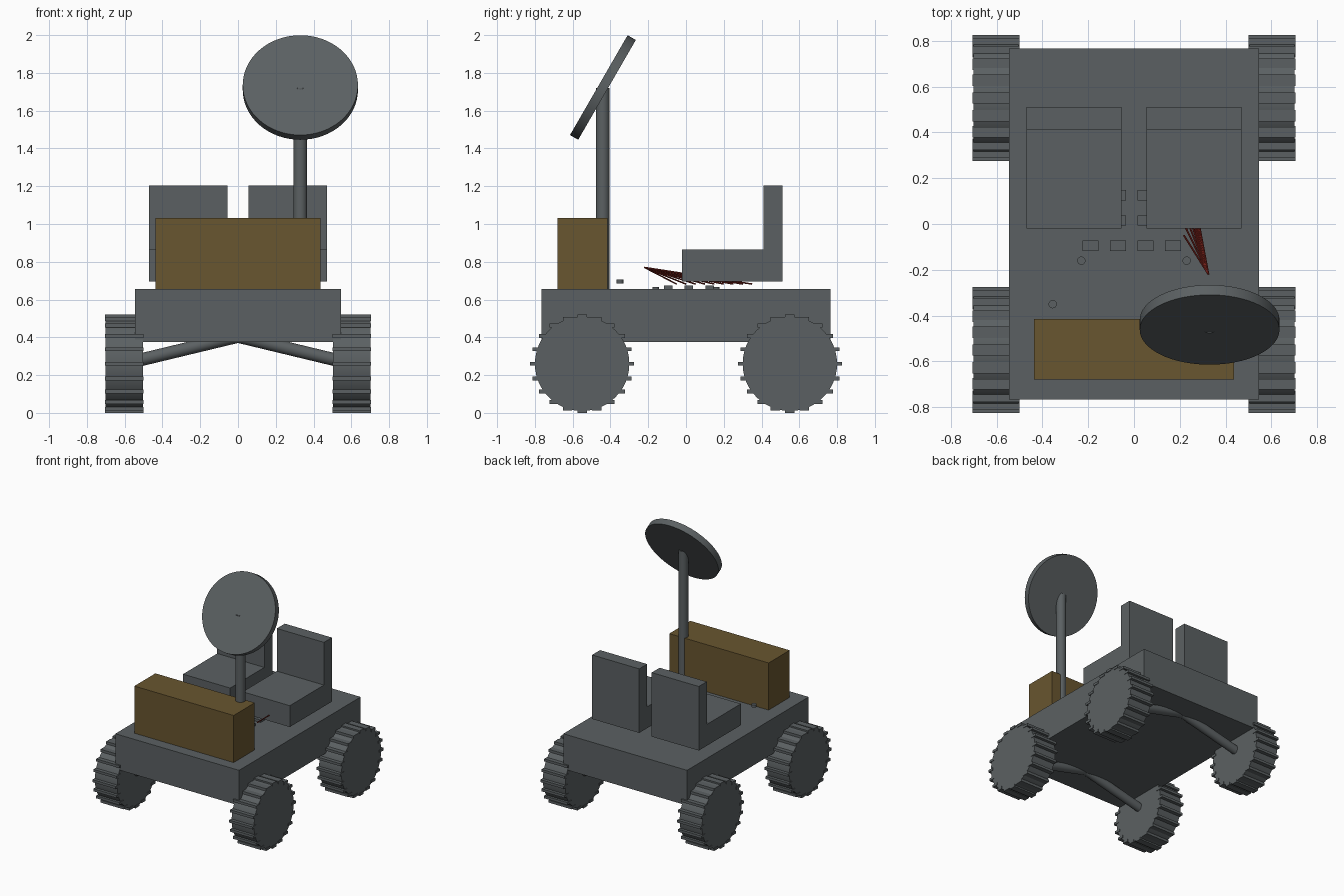
import bpy
import math
from mathutils import Vector

if "Cube" in bpy.data.objects:
    bpy.data.objects.remove(bpy.data.objects["Cube"], do_unlink=True)


def material(name, rgb):
    m = bpy.data.materials.new(name)
    m.use_nodes = True
    m.diffuse_color = (*rgb, 1)
    m.node_tree.nodes["Principled BSDF"].inputs["Base Color"].default_value = (*rgb, 1)
    return m


GREY = material("slate_grey", (0.105, 0.118, 0.123))
GOLD = material("dull_gold", (0.14, 0.092, 0.029))
RED = material("dark_red", (0.19, 0.015, 0.01))


def finish(name, mat, smooth=False):
    ob = bpy.context.object
    ob.name = name
    ob.data.materials.append(mat)
    if smooth:
        bpy.ops.object.shade_smooth_by_angle(angle=math.radians(30))
    return ob


def box(name, centre, size, mat=GREY):
    bpy.ops.mesh.primitive_cube_add(size=1, location=centre)
    bpy.context.object.scale = size
    bpy.ops.object.transform_apply(location=False, rotation=False, scale=True)
    return finish(name, mat)


def rod(name, start, end, radius, mat=GREY, sides=32):
    a, b = Vector(start), Vector(end)
    bpy.ops.mesh.primitive_cylinder_add(
        vertices=sides, radius=radius, depth=(b - a).length, location=(a + b) / 2,
        rotation=(b - a).to_track_quat("Z", "Y").to_euler())
    return finish(name, mat, True)


# Chassis and equipment box
box("chassis", (0, 0, 0.515), (1.09, 1.53, 0.28))
box("equipment_box", (0, -0.547, 0.843), (0.875, 0.265, 0.375), GOLD)

# Seats: cushion and backrest
for side, s in (("left", 1), ("right", -1)):
    box(side + "_seat_cushion", (s * 0.2625, 0.195, 0.78), (0.415, 0.43, 0.17))
    box(side + "_seat_back", (s * 0.2625, 0.46, 0.95), (0.415, 0.1, 0.51))

# Wheels with tread bars, and sloping axle arms
AXLE_Z = 0.26
for end, y in (("front", -0.55), ("rear", 0.55)):
    for side, s in (("left", 1), ("right", -1)):
        tag = end + "_" + side
        x = s * 0.6025
        rod(tag + "_wheel", (x - 0.0985, y, AXLE_Z), (x + 0.0985, y, AXLE_Z), 0.25, sides=48)
        for i in range(20):
            a = math.tau * i / 20
            box(tag + "_tread", (x, y + 0.25 * math.cos(a), AXLE_Z + 0.25 * math.sin(a)),
                (0.205, 0.05, 0.02))
        rod(tag + "_axle_arm", (0, y, 0.405), (x, y, AXLE_Z), 0.034)

# Mast and tilted dish
rod("mast", (0.33, -0.44, 0.655), (0.33, -0.44, 1.72), 0.036)
hub = Vector((0.33, -0.44, 1.7225))
facing = Vector((0, -math.sin(math.pi / 3), 0.5))
rod("dish", hub - facing * 0.025, hub + facing * 0.025, 0.305, sides=64)

# Deck switches and knobs
for y in (-0.095, 0.015, 0.125):
    for x in (-0.19, -0.07, 0.05, 0.17):
        box("deck_switch", (x, y, 0.664), (0.07, 0.045, 0.022))
for x in (-0.23, 0.23):
    for y in (-0.16, 0.16):
        rod("deck_knob", (x, y, 0.65), (x, y, 0.667), 0.018)
rod("front_knob", (-0.355, -0.35, 0.685), (-0.355, -0.35, 0.706), 0.018)

# Fan of thin wires
for i in range(9):
    rod("fan_wire", (0.325, -0.22, 0.77), (0.218, -0.05 + i * 0.05, 0.682), 0.004, RED, 8)
